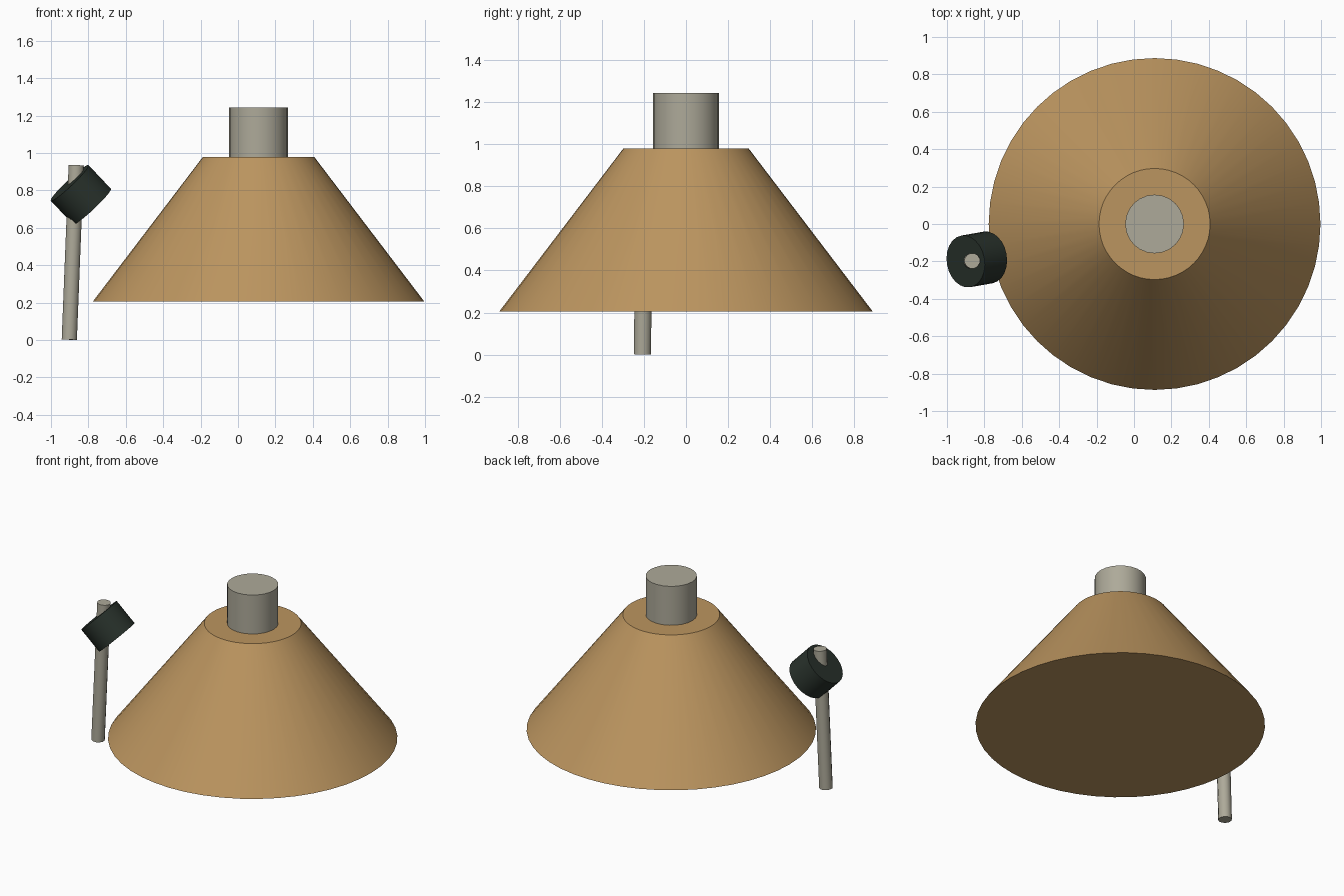
import bpy
from mathutils import Vector

if "Cube" in bpy.data.objects:
    bpy.data.objects.remove(bpy.data.objects["Cube"])


def material(name, colour, rough=0.6):
    mat = bpy.data.materials.new(name)
    mat.use_nodes = True
    mat.diffuse_color = (*colour, 1)
    shader = mat.node_tree.nodes["Principled BSDF"]
    shader.inputs["Base Color"].default_value = (*colour, 1)
    shader.inputs["Roughness"].default_value = rough
    return mat


tan = material("tan", (0.50, 0.30, 0.115))
grey = material("warm grey", (0.42, 0.40, 0.32))
dark = material("dark green", (0.022, 0.032, 0.025))


def frustum(name, start, end, r_start, r_end, sides, mat):
    """Capped round solid running from start to end."""
    start, end = Vector(start), Vector(end)
    axis = end - start
    bpy.ops.mesh.primitive_cone_add(
        vertices=sides, radius1=r_start, radius2=r_end, depth=axis.length,
        location=(start + end) / 2,
        rotation=axis.to_track_quat("Z", "Y").to_euler())
    obj = bpy.context.object
    obj.name = name
    obj.data.materials.append(mat)
    bpy.ops.object.shade_smooth_by_angle(angle=0.6)
    return obj


# Wide conical body with a short neck on top
frustum("cone_body", (0.11, 0, 0.205), (0.11, 0, 0.98), 0.887, 0.297, 48, tan)
frustum("neck", (0.11, 0, 0.97), (0.11, 0, 1.243), 0.157, 0.157, 24, grey)

# Slightly leaning rod with a tilted drum threaded on it
frustum("rod", (-0.902, -0.207, 0.002), (-0.865, -0.197, 0.935), 0.042, 0.042, 12, grey)
frustum("tilted_drum", (-0.781, -0.179, 0.714), (-0.9, -0.2, 0.84), 0.14, 0.14, 24, dark)
